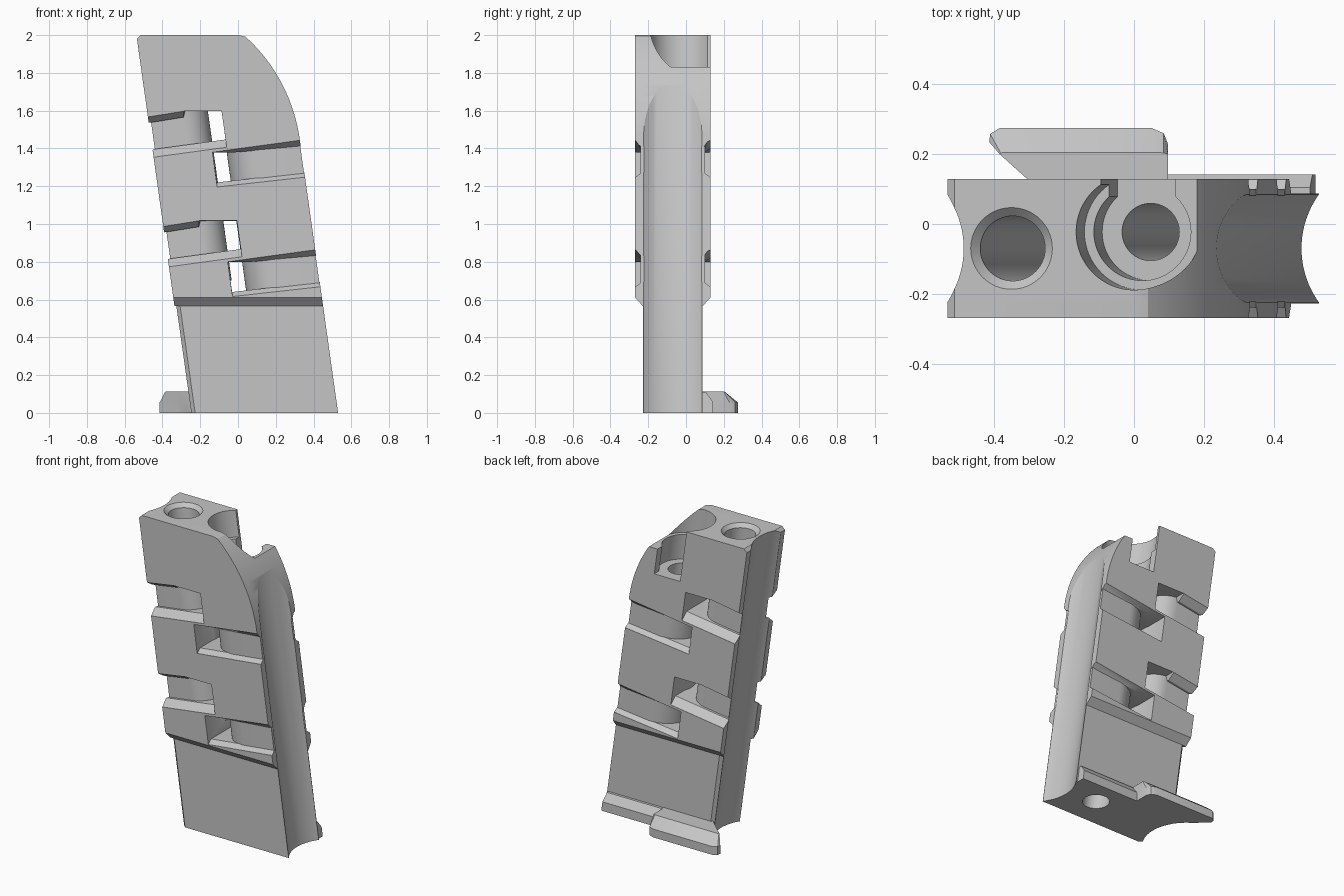
import bpy, bmesh, math

if "Cube" in bpy.data.objects:
    bpy.data.objects.remove(bpy.data.objects["Cube"])

K = 0.1405          # lean of the whole body, x shift per unit of height
C = -0.07           # depth centre of the body
L, R = -0.257, 0.53  # body side planes at z = 0

grey = bpy.data.materials.new("matte_grey")
grey.diffuse_color = (0.56, 0.56, 0.56, 1)
grey.use_nodes = True
grey.node_tree.nodes["Principled BSDF"].inputs["Base Color"].default_value = grey.diffuse_color


def loft(name, rings):
    """Closed solid through rings of 3D points."""
    bm = bmesh.new()
    vs = [[bm.verts.new(p) for p in r] for r in rings]
    n = len(rings[0])
    for a, b in zip(vs, vs[1:]):
        for i in range(n):
            j = (i + 1) % n
            bm.faces.new((a[i], a[j], b[j], b[i]))
    bm.faces.new(vs[0][::-1])
    bm.faces.new(vs[-1])
    if bm.calc_volume(signed=True) < 0:
        bmesh.ops.reverse_faces(bm, faces=bm.faces)
    me = bpy.data.meshes.new(name)
    bm.to_mesh(me)
    bm.free()
    ob = bpy.data.objects.new(name, me)
    bpy.context.collection.objects.link(ob)
    return ob


def lean(name, outline, z0, z1):
    """Leaning column from a (u, y) outline."""
    return loft(name, [[(u - K * z, y, z) for u, y in outline] for z in (z0, z1)])


def circle(u, y, r, n=64, a0=0, a1=360):
    full = a1 - a0 == 360
    m = n if full else n - 1
    return [(u + r * math.cos(math.radians(a0 + (a1 - a0) * i / m)),
             y + r * math.sin(math.radians(a0 + (a1 - a0) * i / m))) for i in range(n)]


def volume(me):
    bm = bmesh.new()
    bm.from_mesh(me)
    v = bm.calc_volume(signed=True)
    closed = all(e.is_manifold for e in bm.edges)
    bm.free()
    return v, closed


def combine(target, tool, op):
    """Boolean that falls back to another solver if the result is unsound."""
    before, v0 = target.data.copy(), volume(target.data)[0]
    vt = volume(tool.data)[0]
    for solver in ('MANIFOLD', 'EXACT', 'FLOAT'):
        target.data = before.copy()
        m = target.modifiers.new("bool", 'BOOLEAN')
        m.operation, m.solver, m.object = op, solver, tool
        if solver == 'EXACT':
            m.use_self = m.use_hole_tolerant = True
        bpy.context.view_layer.objects.active = target
        bpy.ops.object.modifier_apply(modifier=m.name)
        v1, closed = volume(target.data)
        change = (v1 - v0) * (1 if op == 'UNION' else -1)
        if closed and 1e-7 < change < vt:
            break
    bpy.data.objects.remove(tool, do_unlink=True)


# Upper block: leaning side profile with a big rounded shoulder
ax, az, rad = R - K * 1.45 - 0.891, 1.325, 0.9


def profile(zb):
    pts = [(L - K * zb, zb), (R - K * zb, zb)]
    pts += circle(ax, az, rad, 24, 8, 45.5)
    return pts + [(0.04, 1.991), (0.005, 2.0), (-0.515, 2.0), (-0.535, 1.98)]


body = loft("leaning_body", [[(x, C + dy, z) for x, z in profile(zb)]
            for dy, zb in ((-0.199, 0.61), (-0.158, 0.565), (0.158, 0.565), (0.199, 0.61))])

# Thinner lower grip block
combine(body, lean("lower_block", [(L, C - 0.13), (L + 0.03, C - 0.158), (R, C - 0.158),
                                   (R, C + 0.158), (L + 0.03, C + 0.158), (L, C + 0.13)],
                   0, 0.6), 'UNION')

# Staggered side windows with sloped ledges, cut right through
left_out = [(-.6, 1.547), (-.288, 1.597), (-.28, 1.598), (-.087, 1.598), (-.06, 1.406), (-.6, 1.333)]
left_in = [(-.6, 1.515), (-.288, 1.565), (-.28, 1.597), (-.087, 1.597), (-.06, 1.448), (-.6, 1.375)]
right_out = [(-.135, 1.38), (-.02, 1.396), (.6, 1.48), (.6, 1.275), (-.11, 1.196)]
right_in = [(-.135, 1.379), (-.02, 1.379), (.6, 1.435), (.6, 1.3), (-.112, 1.22)]
for dx, dz in ((0, 0), (0.081, -0.58)):
    for outer, inner, d in ((left_out, left_in, 0.15), (right_out, right_in, 0.166)):
        rings = [[(x + dx, C + y, z + dz) for x, z in poly] for y, poly in
                 ((-0.24, outer), (-0.198, outer), (-d, inner), (d, inner), (0.198, outer), (0.24, outer))]
        combine(body, loft("window", rings), 'DIFFERENCE')

# Round-nosed cores seen inside the windows
combine(body, lean("left_core", circle(-0.07, C, 0.135, 33, -90, 90)
                   + [(L + .004, C + 0.135), (L + .004, C - 0.135)], 0.7, 1.62), 'UNION')
combine(body, lean("right_core", circle(0.304, C, 0.17, 33, 90, 270)
                   + [(R - .002, C - 0.17), (R - .002, C + 0.17)], 0.612, 1.447), 'UNION')

# Base strip and foot tab along the back
strip = [(.07, 0), (.142, 0), (.142, .06), (.105, .11), (.07, .11)]
combine(body, loft("base_strip", [[(u - K * z, y, z) for y, z in strip] for u in (-0.2, 0.52)]), 'UNION')
tab = [(-.25, .075), (-.305, .128), (-.415, .235), (-.412, .258), (-.385, .275),
       (.05, .275), (.085, .26), (.097, .23), (.097, .075)]
top = [(-.25, .075), (-.305, .128), (-.385, .2), (-.382, .203), (-.375, .205),
       (.05, .205), (.085, .204), (.097, .2), (.097, .075)]
combine(body, loft("foot_tab", [[(x, y, z) for x, y in p]
                                for z, p in ((0, tab), (0.055, tab), (0.112, top))]), 'UNION')

# Concave channels down both narrow sides
for u in (L - 0.215, R + 0.215):
    combine(body, lean("side_channel", circle(u, C, 0.265, 96), -0.1, 2.1), 'DIFFERENCE')


def bore(name, sections):
    """Round hole from (u, y, z, radius) sections."""
    return loft(name, [[(x - K * z, y, z) for x, y in circle(u, yc, r)] for u, yc, z, r in sections])


# Left bore with countersink, right through bore with stepped wide pocket
U, Y = 0.281, -0.023
combine(body, bore("left_bore", [(-.07, C, 0.3, .093), (-.07, C, 1.976, .093),
                                 (-.07, C, 2.0, .117), (-.07, C, 2.03, .147)]), 'DIFFERENCE')
combine(body, bore("right_bore", [(U, Y, -0.1, .082), (U, Y, 1.9, .082)]), 'DIFFERENCE')
combine(body, bore("pocket", [(U, Y, 1.66, .139), (U, Y, 1.9, .139)]), 'DIFFERENCE')
combine(body, bore("pocket_rim", [(U, Y, 1.83, .166), (U, Y, 2.1, .166)]), 'DIFFERENCE')

# Slot opening the pocket to the back, and a shallow shelf beside it
combine(body, lean("pocket_slot", [(.186, Y), (.375, Y), (.375, .2), (.186, .2)], 1.66, 2.1), 'DIFFERENCE')
combine(body, lean("shelf", [(.3, Y), (.8, Y), (.8, .2), (.3, .2)], 1.83, 2.1), 'DIFFERENCE')

# Finish
body.name = "leaning_body"
body.data.materials.clear()
body.data.materials.append(grey)
for p in body.data.polygons:
    p.material_index = 0
bpy.ops.object.select_all(action='DESELECT')
body.select_set(True)
bpy.context.view_layer.objects.active = body
bpy.ops.object.shade_smooth_by_angle(angle=math.radians(25))
